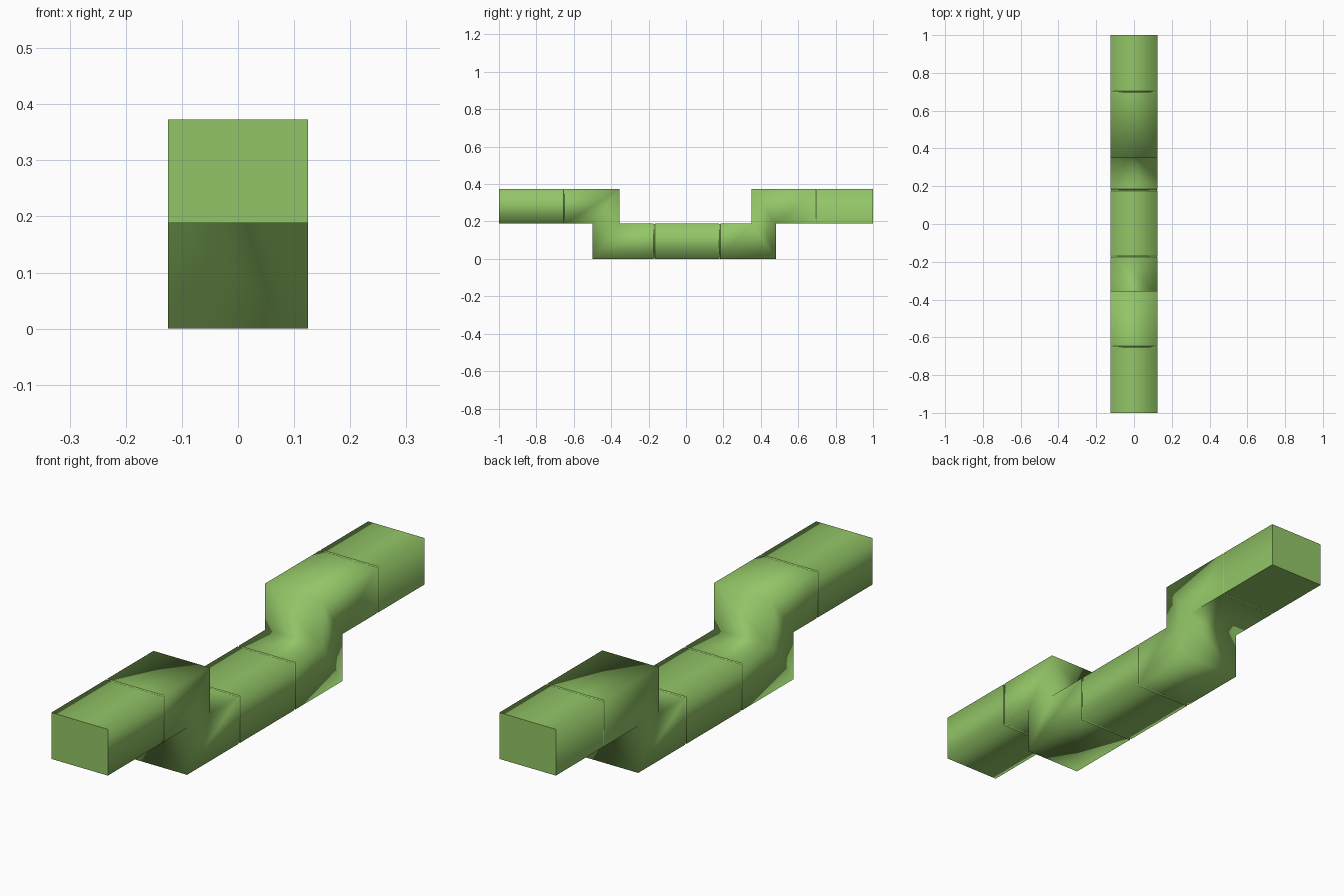
import bpy
import bmesh

cube = bpy.data.objects.get("Cube")
if cube:
    bpy.data.objects.remove(cube, do_unlink=True)

HALF = 0.125      # half width of the body
LOW, MID, HIGH = 0.0, 0.188, 0.373
GAP, DEPTH = 0.004, 0.003   # seam groove size

green = bpy.data.materials.new("leaf_green")
green.use_nodes = True
colour = (0.29, 0.56, 0.135, 1)
green.diffuse_color = colour
green.node_tree.nodes["Principled BSDF"].inputs["Base Color"].default_value = colour

bm = bmesh.new()
rings = []
sharp_rings = []


def ring(y_bottom, bottom, y_top, top, inset=0.0, sharp=False):
    """Add one four-cornered cross-section of the body."""
    w = HALF - inset
    b, t = bottom + inset, top - inset
    corners = [(-w, y_bottom, b), (w, y_bottom, b), (w, y_top, t), (-w, y_top, t)]
    rings.append([bm.verts.new(c) for c in corners])
    if sharp:
        sharp_rings.append(len(rings) - 1)


def seam(y, bottom, top):
    """Add a fine groove running around the body."""
    ring(y - GAP, bottom, y - GAP, top, sharp=True)
    ring(y, bottom, y, top, inset=DEPTH)
    ring(y + GAP, bottom, y + GAP, top, sharp=True)


# Raised front length, stepping down
ring(-1, MID, -1, HIGH, sharp=True)
seam(-0.65, MID, HIGH)
ring(-0.5, MID, -0.355, HIGH)

# Low middle length
ring(-0.5, LOW, -0.355, MID)
seam(-0.17, LOW, MID)
seam(0.18, LOW, MID)
ring(0.48, LOW, 0.35, MID)

# Raised back length
ring(0.48, MID, 0.35, HIGH)
back_start = len(rings) - 1
seam(0.7, MID, HIGH)
ring(1, MID, 1, HIGH, sharp=True)

# Skin between the cross-sections and close both ends
for a, b in zip(rings, rings[1:]):
    for i in range(4):
        j = (i + 1) % 4
        bm.faces.new((a[i], a[j], b[j], b[i]))
bm.faces.new(rings[0])
bm.faces.new(rings[-1])
bmesh.ops.recalc_face_normals(bm, faces=bm.faces)

# Smooth shading, broken at the seams, the ends and the back underside
for face in bm.faces:
    face.smooth = True
for k in sharp_rings:
    r = rings[k]
    for i in range(4):
        bm.edges.get((r[i], r[(i + 1) % 4])).smooth = False
for a, b in zip(rings[back_start:], rings[back_start + 1:]):
    for i in (0, 1):
        bm.edges.get((a[i], b[i])).smooth = False

mesh = bpy.data.meshes.new("stepped_body")
bm.to_mesh(mesh)
bm.free()
mesh.materials.append(green)
body = bpy.data.objects.new("stepped_body", mesh)
bpy.context.scene.collection.objects.link(body)
